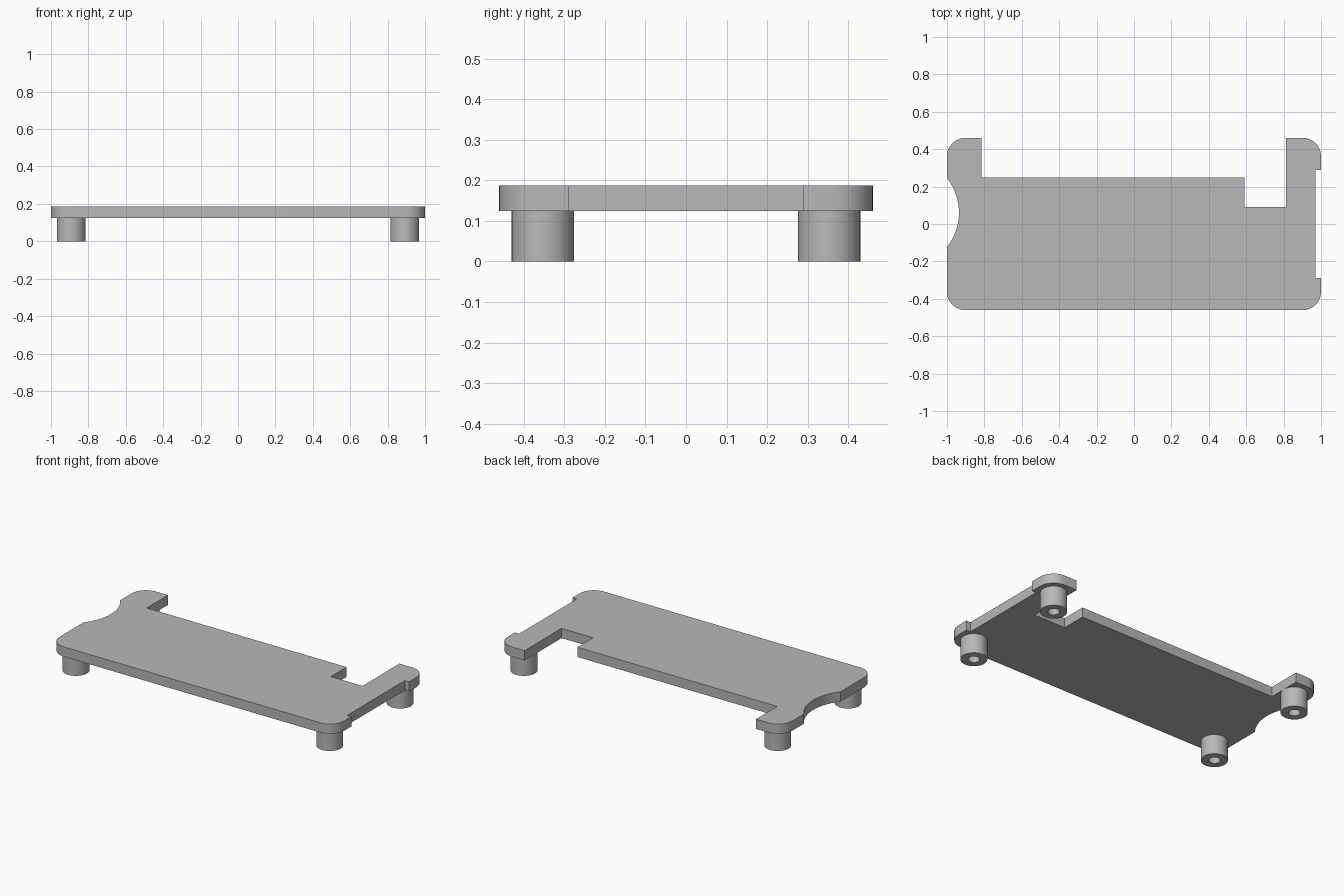
import bpy, bmesh, math

if "Cube" in bpy.data.objects:
    bpy.data.objects.remove(bpy.data.objects["Cube"])

grey = bpy.data.materials.new("grey plastic")
grey.diffuse_color = (0.48, 0.48, 0.48, 1)
grey.use_nodes = True
grey.node_tree.nodes["Principled BSDF"].inputs["Base Color"].default_value = grey.diffuse_color

Z0, Z1 = 0.125, 0.187      # underside and top of plate
X, Y, R = 1.0, 0.461, 0.1  # half length, half width, corner radius


def finish(bm, name):
    bmesh.ops.recalc_face_normals(bm, faces=bm.faces[:])
    mesh = bpy.data.meshes.new(name)
    bm.to_mesh(mesh)
    bm.free()
    obj = bpy.data.objects.new(name, mesh)
    bpy.context.collection.objects.link(obj)
    mesh.materials.append(grey)
    bpy.ops.object.select_all(action='DESELECT')
    obj.select_set(True)
    bpy.context.view_layer.objects.active = obj
    bpy.ops.object.shade_smooth_by_angle(angle=math.radians(30))
    return obj


def arc(cx, cy, r, a0, a1, n):
    pts = []
    for i in range(n + 1):
        a = math.radians(a0 + (a1 - a0) * i / n)
        pts.append((cx + r * math.cos(a), cy + r * math.sin(a)))
    return pts


# Plate outline, counter-clockwise from the front left corner
half_chord, depth = 0.184, 0.064
scoop_r = (half_chord ** 2 + depth ** 2) / (2 * depth)
scoop_a = math.degrees(math.asin(half_chord / scoop_r))
outline = arc(-X + R, -Y + R, R, 180, 270, 12)
outline += arc(X - R, -Y + R, R, 270, 360, 12)
outline += [(X, -0.29), (0.97, -0.29), (0.97, 0.29), (X, 0.29)]   # shallow side recess
outline += arc(X - R, Y - R, R, 0, 90, 12)
outline += [(0.812, Y), (0.812, 0.09), (0.59, 0.09), (0.59, 0.248),
            (-0.815, 0.248), (-0.815, Y)]                          # stepped back notch
outline += arc(-X + R, Y - R, R, 90, 180, 12)
outline += arc(-X + depth - scoop_r, 0.061, scoop_r, scoop_a, -scoop_a, 24)  # finger scoop

bm = bmesh.new()
base = bm.faces.new([bm.verts.new((x, y, Z0)) for x, y in outline])
top = bmesh.ops.extrude_face_region(bm, geom=[base], use_keep_orig=True)
bmesh.ops.translate(bm, vec=(0, 0, Z1 - Z0),
                    verts=[v for v in top["geom"] if isinstance(v, bmesh.types.BMVert)])
finish(bm, "plate")


# Hollow standoff leg, closed above by the plate
def leg(name, x, y, outer=0.077, inner=0.034, n=48):
    bm = bmesh.new()
    rings = []
    for r, z in ((outer, Z0), (outer, 0), (inner, 0), (inner, Z0)):
        rings.append([bm.verts.new((x + px, y + py, z))
                      for px, py in arc(0, 0, r, 0, 360, n)[:n]])
    for a, b in zip(rings, rings[1:]):
        for i in range(n):
            j = (i + 1) % n
            bm.faces.new((a[i], b[i], b[j], a[j]))
    obj = finish(bm, name)
    # make sure the open tube faces outward
    if obj.data.polygons[0].normal.x < 0:
        obj.data.flip_normals()


for sx, side in ((-1, "left"), (1, "right")):
    for sy, end in ((-1, "front"), (1, "back")):
        leg(f"{end}_{side}_leg", sx * 0.892, sy * 0.353)
